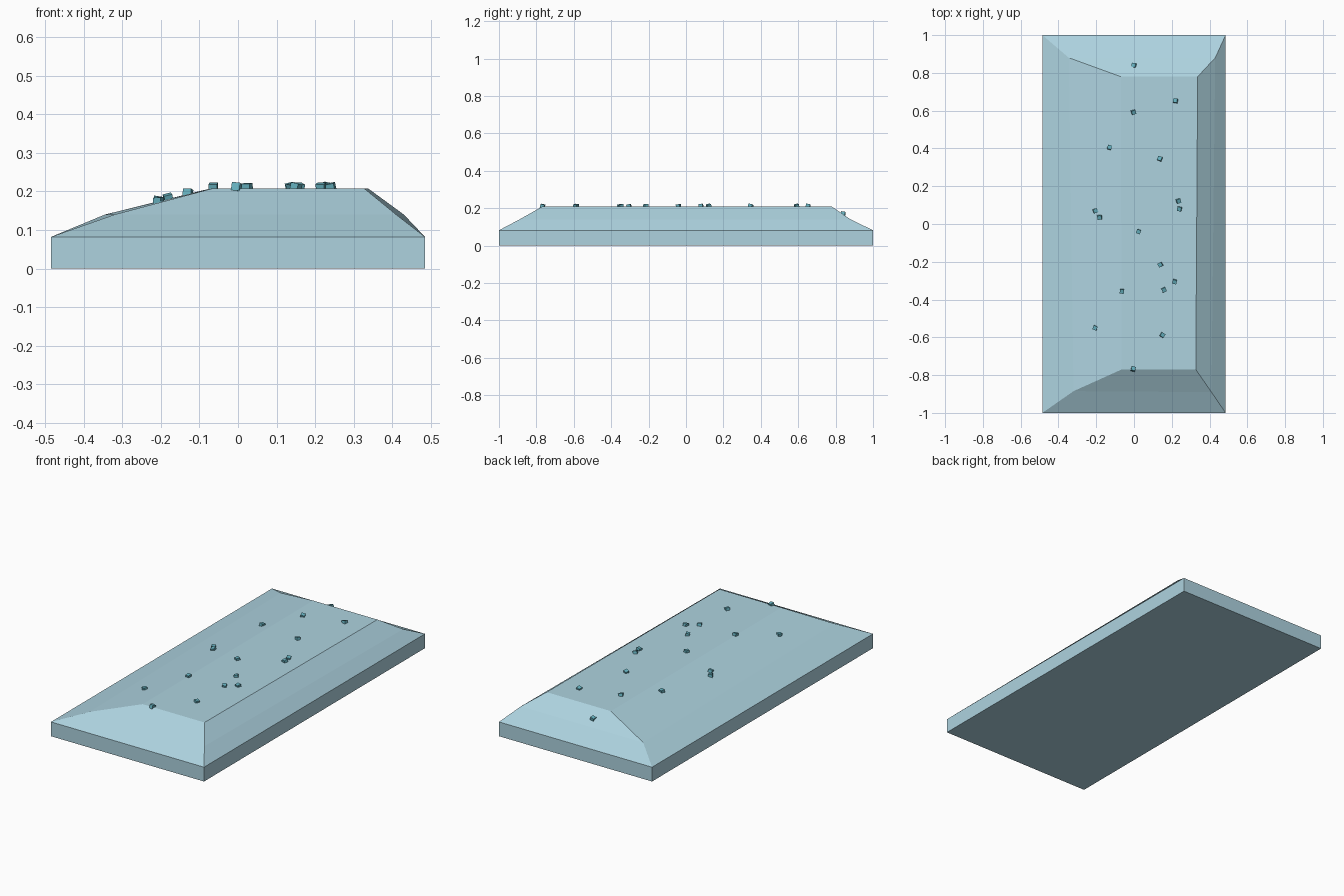
import bpy, bmesh, random
from mathutils import Vector, Euler, Matrix
from mathutils.bvhtree import BVHTree

if "Cube" in bpy.data.objects:
    bpy.data.objects.remove(bpy.data.objects["Cube"])

random.seed(4)


def material(name, rgb):
    m = bpy.data.materials.new(name)
    m.diffuse_color = (*rgb, 1)
    m.use_nodes = True
    m.node_tree.nodes["Principled BSDF"].inputs["Base Color"].default_value = m.diffuse_color
    return m


def finish(bm, name, mat):
    bmesh.ops.recalc_face_normals(bm, faces=bm.faces)
    me = bpy.data.meshes.new(name)
    bm.to_mesh(me)
    bm.free()
    me.materials.append(mat)
    ob = bpy.data.objects.new(name, me)
    bpy.context.collection.objects.link(ob)
    return ob


ice = material("pale ice blue", (0.42, 0.65, 0.74))
teal = material("teal crystal", (0.13, 0.43, 0.51))

# Slab with lopsided mound: stacked four-sided rings, bottom to top
W = 0.485
rings = [
    (0.0, [(-W, -1), (W, -1), (W, 1), (-W, 1)]),
    (0.082, [(-W, -1), (W, -1), (W, 1), (-W, 1)]),
    (0.14, [(-0.32, -0.885), (0.41, -0.89), (0.43, 0.88), (-0.345, 0.88)]),
    (0.208, [(-0.065, -0.77), (0.327, -0.77), (0.337, 0.78), (-0.07, 0.78)]),
]
bm = bmesh.new()
loops = [[bm.verts.new((x, y, z)) for x, y in pts] for z, pts in rings]
for a, b in zip(loops, loops[1:]):
    for i in range(4):
        j = (i + 1) % 4
        bm.faces.new((a[i], a[j], b[j], b[i]))
bm.faces.new(loops[0][::-1])
bm.faces.new(loops[-1])
surface = BVHTree.FromBMesh(bm)
finish(bm, "mound_slab", ice)

# Small tilted cubes scattered over the mound
spots = [(0, .84), (.22, .652), (-.003, .592), (-.13, .405), (.137, .345),
         (.235, .122), (.241, .08), (-.205, .07), (-.181, .036), (.024, -.04),
         (.14, -.215), (.215, -.305), (.158, -.348), (-.064, -.356),
         (-.206, -.55), (.15, -.588), (-.004, -.767)]
bm = bmesh.new()
for x, y in spots:
    hit = surface.ray_cast(Vector((x, y, 1)), Vector((0, 0, -1)))[0]
    tilt = Euler((random.uniform(-.3, .3), random.uniform(-.3, .3), random.uniform(-.6, .6)))
    place = Matrix.Translation((x, y, hit.z + 0.002)) @ tilt.to_matrix().to_4x4()
    bmesh.ops.create_cube(bm, size=0.022, matrix=place)
finish(bm, "crystal_cubes", teal)
